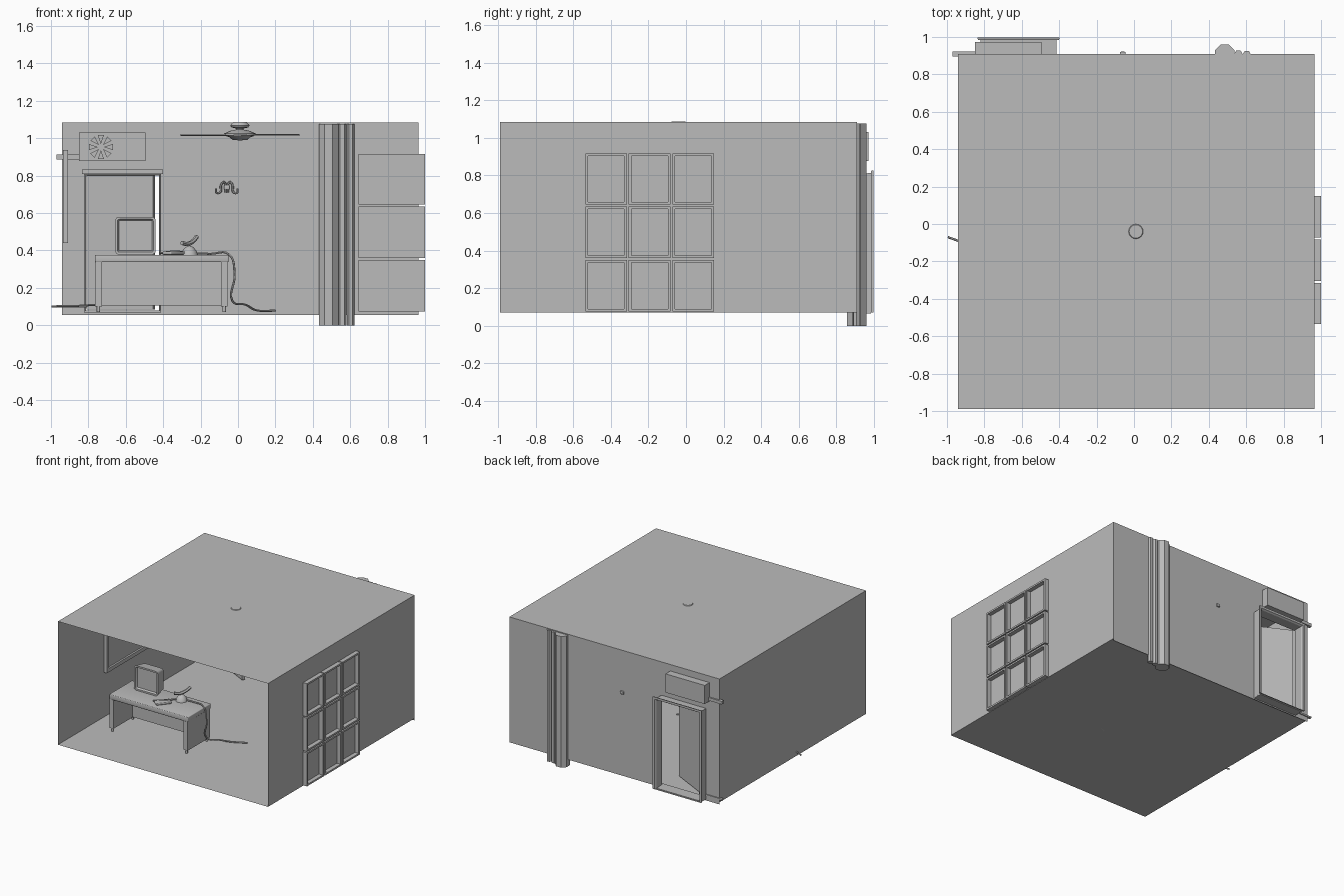
import bpy, bmesh, math
from mathutils import Vector, Matrix

if "Cube" in bpy.data.objects:
    bpy.data.objects.remove(bpy.data.objects["Cube"])

grey = bpy.data.materials.new("plain_grey")
grey.use_nodes = True
grey.diffuse_color = (0.5, 0.5, 0.5, 1)
grey.node_tree.nodes["Principled BSDF"].inputs["Base Color"].default_value = (0.5, 0.5, 0.5, 1)


def finish(name, bm, smooth=False):
    mesh = bpy.data.meshes.new(name)
    bm.to_mesh(mesh)
    bm.free()
    mesh.materials.append(grey)
    ob = bpy.data.objects.new(name, mesh)
    bpy.context.collection.objects.link(ob)
    if smooth:
        bpy.ops.object.select_all(action="DESELECT")
        ob.select_set(True)
        bpy.context.view_layer.objects.active = ob
        bpy.ops.object.shade_smooth_by_angle(angle=math.radians(40))
    return ob


def add_box(bm, x, y, z):
    mat = Matrix.Translation(((x[0] + x[1]) / 2, (y[0] + y[1]) / 2, (z[0] + z[1]) / 2))
    mat = mat @ Matrix.Diagonal((x[1] - x[0], y[1] - y[0], z[1] - z[0], 1))
    return bmesh.ops.create_cube(bm, size=1, matrix=mat)["verts"]


def box(name, x, y, z, bevel=0):
    bm = bmesh.new()
    add_box(bm, x, y, z)
    if bevel:
        bmesh.ops.bevel(bm, geom=bm.edges[:], offset=bevel, segments=3, affect="EDGES", profile=0.5)
    return finish(name, bm, bevel > 0)


def plane(bm, *corners):
    bm.faces.new([bm.verts.new(c) for c in corners])


def lathe(name, profile, at, sides=16):
    bm = bmesh.new()
    verts = [bm.verts.new((r, 0, z)) for r, z in profile]
    edges = [bm.edges.new(p) for p in zip(verts, verts[1:])]
    bmesh.ops.spin(bm, geom=verts + edges, angle=math.tau, steps=sides, axis=(0, 0, 1), cent=(0, 0, 0))
    bmesh.ops.remove_doubles(bm, verts=bm.verts[:], dist=0.0005)
    bmesh.ops.recalc_face_normals(bm, faces=bm.faces[:])
    bmesh.ops.translate(bm, verts=bm.verts[:], vec=at)
    return finish(name, bm, True)


def tube(name, points, radius):
    curve = bpy.data.curves.new(name + "_path", "CURVE")
    curve.dimensions = "3D"
    curve.bevel_depth = radius
    curve.bevel_resolution = 1
    curve.resolution_u = 6
    curve.use_fill_caps = True
    spline = curve.splines.new("BEZIER")
    spline.bezier_points.add(len(points) - 1)
    for bp, p in zip(spline.bezier_points, points):
        bp.co = p
        bp.handle_left_type = bp.handle_right_type = "AUTO"
    temp = bpy.data.objects.new(name + "_path", curve)
    bpy.context.collection.objects.link(temp)
    bpy.context.view_layer.update()
    bm = bmesh.new()
    bm.from_mesh(temp.evaluated_get(bpy.context.evaluated_depsgraph_get()).to_mesh())
    bpy.data.objects.remove(temp)
    return finish(name, bm, True)


# Room shell: thin sheets with an open front and a door hole at the back
L, R, F, B, FLOOR, TOP = -0.94, 0.965, -0.99, 0.91, 0.072, 1.083
for name, z in (("floor", FLOOR), ("ceiling", TOP)):
    bm = bmesh.new()
    plane(bm, (L, F, z), (R, F, z), (R, B, z), (L, B, z))
    finish(name, bm)
for name, x in (("right_wall", L), ("left_wall", R)):
    bm = bmesh.new()
    plane(bm, (x, F, FLOOR), (x, B, FLOOR), (x, B, TOP), (x, F, TOP))
    finish(name, bm)
D0, D1, DZ = -0.82, -0.415, 0.81
bm = bmesh.new()
for x0, x1, z0, z1 in ((L, D0, 0.055, TOP), (D1, R, 0.055, TOP), (D0, D1, DZ, TOP), (D0, D1, 0.055, 0.075)):
    plane(bm, (x0, B, z0), (x1, B, z0), (x1, B, z1), (x0, B, z1))
finish("back_wall", bm)

# Door casing: lining, flared outer trim, and the leaf standing ajar inwards
bm = bmesh.new()
loops = []
for y, grow in ((B, 0), (0.985, 0.002), (0.985, 0.014), (0.998, 0.018), (0.998, 0.0), (0.985, -0.008), (B, -0.004)):
    corners = ((D0 - grow, 0.072), (D1 + grow, 0.072), (D1 + grow, DZ + grow), (D0 - grow, DZ + grow))
    loops.append([bm.verts.new((x, y, z)) for x, z in corners])
for a, b in zip(loops, loops[1:]):
    for i in range(4):
        j = (i + 1) % 4
        bm.faces.new((a[i], a[j], b[j], b[i]))
bmesh.ops.recalc_face_normals(bm, faces=bm.faces[:])
finish("door_casing", bm)
box("door_lintel", (-0.835, -0.402), (0.893, 0.91), (DZ, 0.832))
box("door_threshold", (D0, D1), (0.89, 0.985), (0.066, 0.078))
leaf = box("door_leaf", (0, 0.4), (-0.012, 0.012), (0.085, 0.8))
leaf.matrix_world = Matrix.Translation((-0.805, 0.895, 0)) @ Matrix.Rotation(math.radians(-27), 4, "Z")

# Wall unit above the door with a petal fan grille, and rails beside it
box("wall_unit", (-0.85, -0.495), (0.885, 0.972), (0.877, 1.03))
bm = bmesh.new()
for i in range(8):
    a = i * math.tau / 8
    petal = [Vector((r * math.cos(a + t), 0, r * math.sin(a + t)))
             for r, t in ((0.015, 0), (0.066, -0.25), (0.066, 0.25))]
    face = bm.faces.new([bm.verts.new(p + Vector((-0.733, 0.882, 0.953))) for p in petal])
solid = bmesh.ops.extrude_face_region(bm, geom=bm.faces[:])
bmesh.ops.translate(bm, verts=[v for v in solid["geom"] if isinstance(v, bmesh.types.BMVert)], vec=(0, -0.008, 0))
bmesh.ops.recalc_face_normals(bm, faces=bm.faces[:])
finish("fan_grille", bm)
box("upper_rail", (-0.97, -0.84), (0.895, 0.922), (0.887, 0.912))
box("lower_rail", (-0.97, -0.76), (0.897, 0.918), (0.095, 0.108))

# Vertical pipes by the back wall
for i, (x, r, sides) in enumerate(((0.485, 0.056, 8), (0.558, 0.023, 6), (0.603, 0.021, 6))):
    bm = bmesh.new()
    spot = Matrix.Translation((x, 0.908, 0.5375)) @ Matrix.Rotation(math.pi / sides, 4, "Z")
    bmesh.ops.create_cone(bm, cap_ends=True, segments=sides, radius1=r, radius2=r, depth=1.075, matrix=spot)
    finish("wall_pipe_%d" % (i + 1), bm)

# Open cubby shelf, three by three, set through the wall
T = 0.014
for z0, z1 in ((0.075, 0.35), (0.36, 0.635), (0.645, 0.917)):
    for y0, y1 in ((-0.535, -0.315), (-0.305, -0.083), (-0.073, 0.15)):
        bm = bmesh.new()
        for y, z in (((y0, y1), (z0, z0 + T)), ((y0, y1), (z1 - T, z1)),
                     ((y0, y0 + T), (z0 + T, z1 - T)), ((y1 - T, y1), (z0 + T, z1 - T))):
            add_box(bm, (0.645, 1.0), y, z)
        finish("shelf_cubby", bm)

# Picture frame on the side wall
P0, P1, Z0, Z1, W = -0.4, 0.4, 0.44, 0.937, 0.03
bm = bmesh.new()
for y, z in (((P0, P1), (Z0, Z0 + W)), ((P0, P1), (Z1 - W, Z1)),
             ((P0, P0 + W), (Z0 + W, Z1 - W)), ((P1 - W, P1), (Z0 + W, Z1 - W))):
    add_box(bm, (-0.936, -0.91), y, z)
add_box(bm, (-0.936, -0.925), (P0 + W, P1 - W), (Z0 + W, Z1 - W))
finish("picture_frame", bm)

# Desk with side panels, back panel and small feet
box("desk_top", (-0.765, -0.05), (-0.58, -0.28), (0.337, 0.377), 0.006)
for x0, x1 in ((-0.765, -0.728), (-0.092, -0.055)):
    box("desk_side", (x0, x1), (-0.575, -0.285), (0.1, 0.337))
    for y in (-0.56, -0.3):
        lathe("desk_foot", ((0, FLOOR), (0.009, FLOOR), (0.009, 0.1), (0, 0.1)), ((x0 + x1) / 2, y, 0), 10)
box("desk_back_panel", (-0.728, -0.092), (-0.33, -0.315), (0.105, 0.337))

# Monitor: rounded body with a recessed screen
bm = bmesh.new()
add_box(bm, (-0.657, -0.44), (-0.41, -0.315), (0.378, 0.58))
bmesh.ops.bevel(bm, geom=[e for e in bm.edges if abs(e.verts[0].co.y - e.verts[1].co.y) > 0.05],
                offset=0.022, segments=4, affect="EDGES", profile=0.5)
front = [f for f in bm.faces if f.normal.y < -0.9]
bmesh.ops.inset_region(bm, faces=front, thickness=0.013)
bmesh.ops.inset_region(bm, faces=front, thickness=0.008, depth=-0.015)
for f in bm.faces:
    if f.normal.y > 0.9:
        for v in f.verts:
            v.co.x = -0.548 + (v.co.x + 0.548) * 0.85
            v.co.z = 0.47 + (v.co.z - 0.47) * 0.88
finish("monitor", bm, True)

# Corded handset on the desk: keypad base, slanted head, cradle and cords
base = box("handset_base", (-0.06, 0.06), (-0.03, 0.03), (0, 0.018), 0.006)
base.matrix_world = Matrix.Translation((-0.345, -0.48, 0.377)) @ Matrix.Rotation(0.9, 4, "Z")
lathe("handset_body", ((0, 0), (0.045, 0), (0.04, 0.018), (0.022, 0.04), (0, 0.05)), (-0.26, -0.36, 0.377), 12)
tube("handset_head", ((-0.3, -0.4, 0.44), (-0.27, -0.37, 0.435), (-0.24, -0.33, 0.45), (-0.22, -0.3, 0.475)), 0.012)
tube("desk_cord", ((-0.42, -0.5, 0.385), (-0.34, -0.46, 0.395), (-0.28, -0.38, 0.388),
                   (-0.15, -0.34, 0.382), (-0.05, -0.37, 0.38), (-0.018, -0.38, 0.28),
                   (-0.03, -0.36, 0.13), (0.04, -0.3, 0.11), (0.1, -0.22, 0.08), (0.2, -0.165, 0.078)), 0.006)
tube("wall_cord", ((-0.76, -0.25, 0.11), (-0.86, -0.12, 0.104), (-0.94, -0.09, 0.103), (-0.995, -0.07, 0.1)), 0.006)

# Wall hooks: mirrored curls
for s in (-1, 1):
    c = Vector((-0.06, 0.9, 0))
    path = ((0.006, 0.71), (0.016, 0.765), (0.03, 0.75), (0.036, 0.71), (0.054, 0.708), (0.058, 0.73))
    tube("wall_hook", [c + Vector((s * x, -0.012 * i / 2, z)) for i, (x, z) in enumerate(path)], 0.006)
box("hook_bolt", (-0.075, -0.045), (0.885, 0.921), (0.725, 0.75), 0.005)

# Ceiling fan
HUB = Vector((0.01, -0.04, 0))
lathe("fan_hub", ((0, 0.988), (0.04, 0.992), (0.055, 1.005), (0.085, 1.015), (0.085, 1.025), (0.05, 1.04),
                  (0.02, 1.046), (0.02, 1.052), (0.045, 1.058), (0.052, 1.068), (0.036, 1.087), (0, 1.087)), HUB, 16)
for i in range(4):
    blade = box("fan_blade", (0.07, 0.318), (-0.035, 0.035), (-0.004, 0.004))
    blade.matrix_world = (Matrix.Translation(HUB + Vector((0, 0, 1.017)))
                          @ Matrix.Rotation(i * math.pi / 2, 4, "Z") @ Matrix.Rotation(0.06, 4, "X"))
